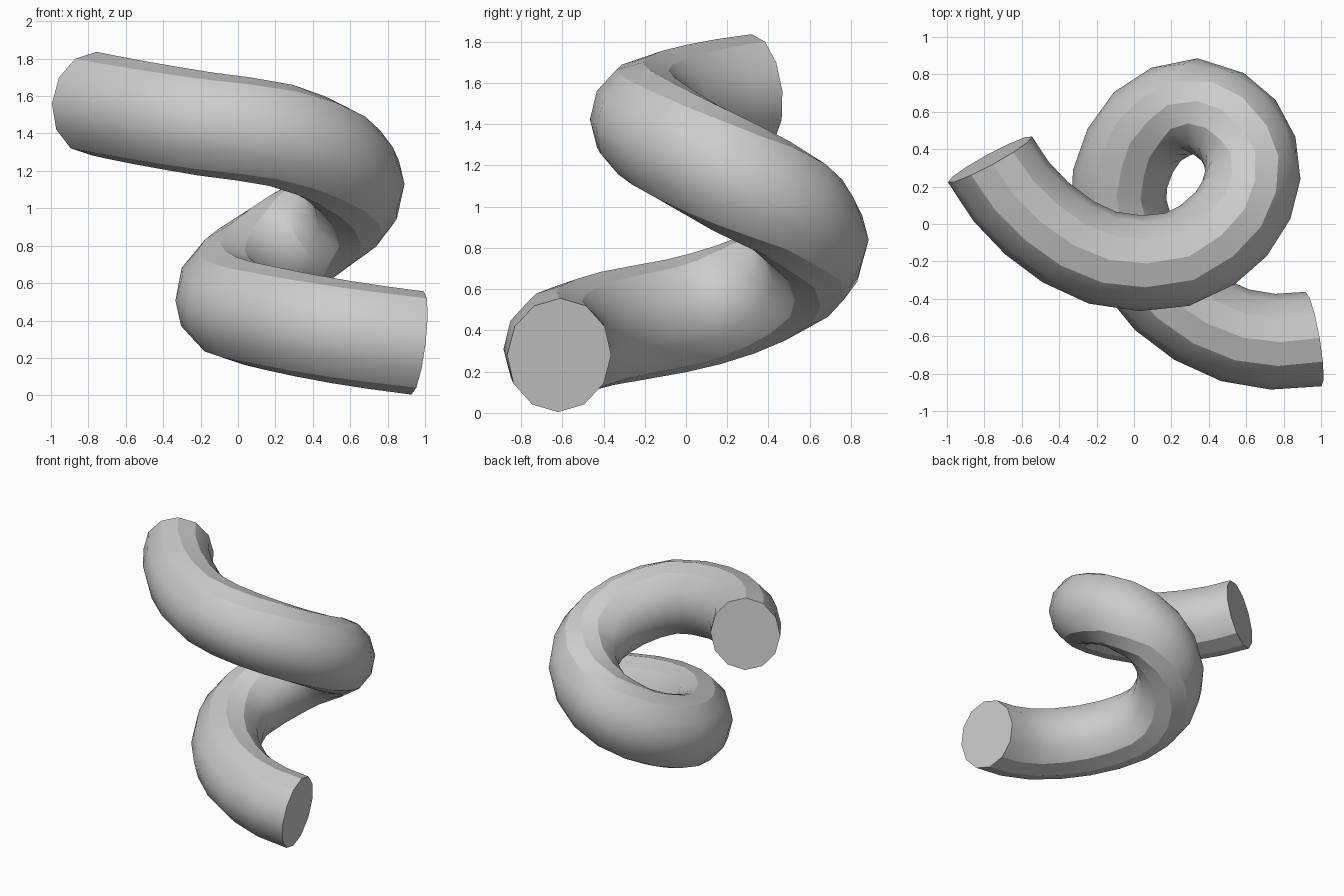
import bpy
import bmesh
from math import sin, cos, pi, radians
from mathutils import Vector

SIDES = 12
STEPS = 2            # rings per knot span
HALF_WIDTH, HALF_HEIGHT = 0.256, 0.278

# Knots of the rising spiral, from the low end to the high end
KNOTS = [Vector(k) for k in (
    (.96, -.615, .28), (.54, -.595, .34), (.18, -.38, .41), (-.04, -.05, .47),
    (-.075, .24, .55), (.07, .52, .68), (.33, .63, .84), (.56, .5, 1),
    (.635, .26, 1.13), (.52, 0, 1.27), (.23, -.19, 1.39), (-.17, -.18, 1.45),
    (-.52, .03, 1.51), (-.77, .345, 1.56))]


def beyond(a, b, c):
    """Extend the path past a, keeping its bend."""
    return 3 * a - 3 * b + c


def sample(p, t):
    """Point and direction on a smooth span through p[1] and p[2]."""
    a, b, c, d = p
    k1, k2, k3 = c - a, 2 * a - 5 * b + 4 * c - d, 3 * b - a - 3 * c + d
    point = b + (k1 * t + k2 * t * t + k3 * t ** 3) / 2
    return point, (k1 + 2 * k2 * t + 3 * k3 * t * t).normalized()


def spiral_path():
    pts = [beyond(*KNOTS[:3]), *KNOTS, beyond(*KNOTS[:-4:-1])]
    spans = [pts[i:i + 4] for i in range(len(KNOTS) - 1)]
    path = [sample(s, j / STEPS) for s in spans for j in range(STEPS)]
    return path + [sample(spans[-1], 1)]


# Sweep an upright oval ring along the path
bm = bmesh.new()
rings = []
for centre, forward in spiral_path():
    side = forward.cross(Vector((0, 0, 1))).normalized()
    up = side.cross(forward)
    angles = [2 * pi * i / SIDES for i in range(SIDES)]
    rings.append([bm.verts.new(centre + side * HALF_WIDTH * sin(a)
                               + up * HALF_HEIGHT * cos(a)) for a in angles])
for low, high in zip(rings, rings[1:]):
    for i in range(SIDES):
        j = (i + 1) % SIDES
        bm.faces.new((low[i], low[j], high[j], high[i]))

# Flat end caps
bm.faces.new(rings[0])
bm.faces.new(rings[-1])
bmesh.ops.recalc_face_normals(bm, faces=bm.faces)

cube = bpy.data.objects.get("Cube")
if cube:
    bpy.data.objects.remove(cube)

mesh = bpy.data.meshes.new("spiral_tube")
bm.to_mesh(mesh)
bm.free()
tube = bpy.data.objects.new("spiral_tube", mesh)
bpy.context.collection.objects.link(tube)

# Plain grey
grey = bpy.data.materials.new("light_grey")
grey.use_nodes = True
colour = (.6, .6, .6, 1)
grey.diffuse_color = colour
grey.node_tree.nodes["Principled BSDF"].inputs["Base Color"].default_value = colour
mesh.materials.append(grey)

# Soft along the length, crisp at the caps and ridges
bpy.context.view_layer.objects.active = tube
tube.select_set(True)
bpy.ops.object.shade_smooth_by_angle(angle=radians(30))
